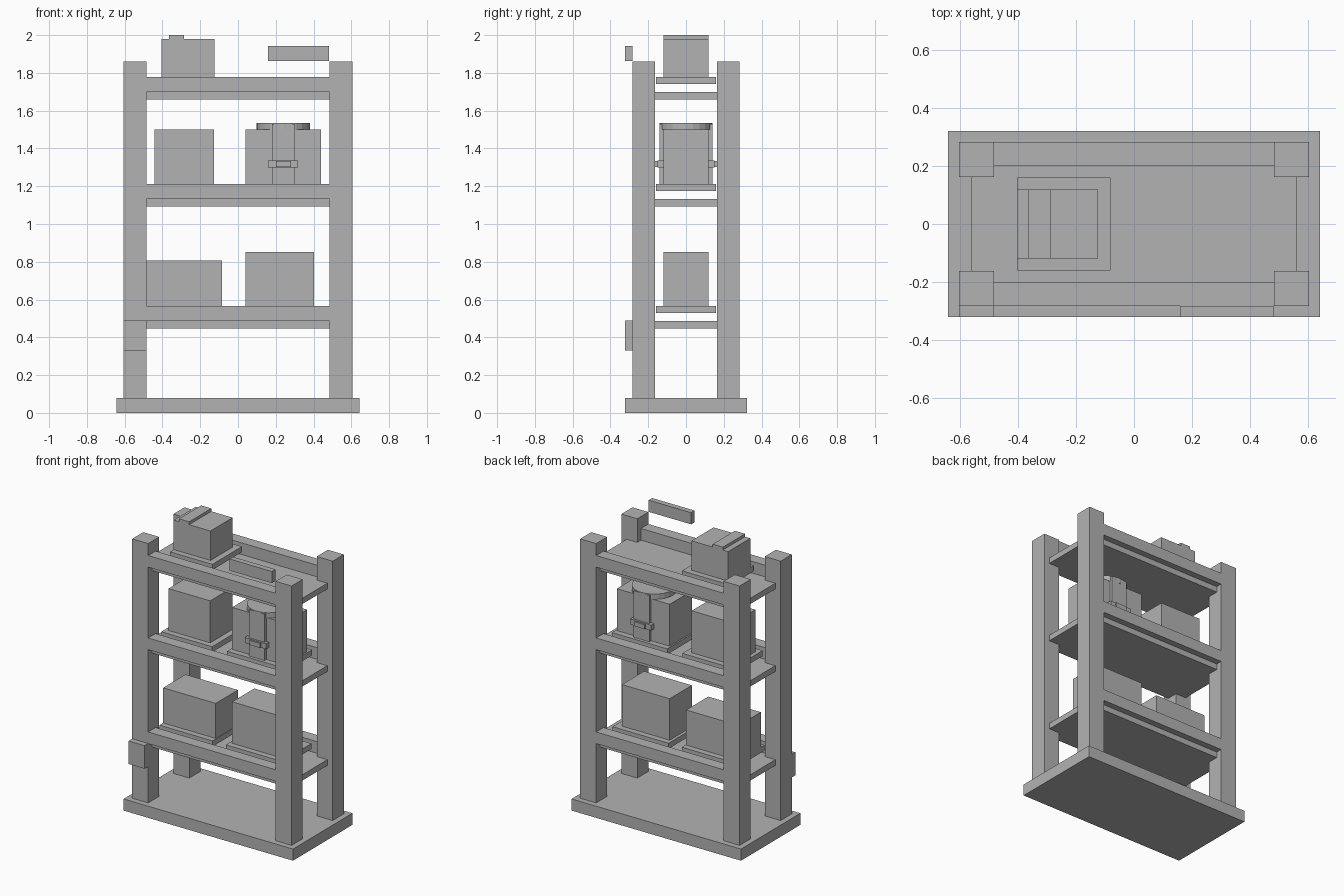
import bpy, bmesh

if "Cube" in bpy.data.objects:
    bpy.data.objects.remove(bpy.data.objects["Cube"])

grey = bpy.data.materials.new("warehouse_grey")
grey.diffuse_color = (0.45, 0.45, 0.45, 1)
grey.use_nodes = True
grey.node_tree.nodes["Principled BSDF"].inputs["Base Color"].default_value = grey.diffuse_color


def finish(name, bm):
    mesh = bpy.data.meshes.new(name)
    bm.to_mesh(mesh)
    bm.free()
    mesh.materials.append(grey)
    obj = bpy.data.objects.new(name, mesh)
    bpy.context.collection.objects.link(obj)
    return obj


def box(name, x, y, z):
    """Box from (min, max) ranges on each axis."""
    bm = bmesh.new()
    bmesh.ops.create_cube(bm, size=1)
    for v in bm.verts:
        v.co = [r[0] if c < 0 else r[1] for c, r in zip(v.co, (x, y, z))]
    return finish(name, bm)


def both_sides(name, x, y, z):
    """Front and back copies of a box given by its back position."""
    box("back_" + name, x, y, z)
    box("front_" + name, x, (-y[1], -y[0]), z)


# Base slab and four posts
box("base", (-0.643, 0.643), (-0.322, 0.322), (0, 0.08))
for side, xr in (("left", (-0.605, -0.484)), ("right", (0.484, 0.605))):
    both_sides(side + "_post", xr, (0.163, 0.283), (0.08, 1.86))

# Shelf levels: beams front and back with a deck below
levels = {"lower": 0.567, "middle": 1.212, "upper": 1.778}
for level, top in levels.items():
    both_sides(level + "_beam", (-0.484, 0.484), (0.203, 0.283), (top - 0.08, top))
    box(level + "_deck", (-0.564, 0.564), (-0.24, 0.24), (top - 0.12, top - 0.08))

# Cartons on pallet boards: level, side, carton x, carton top, pallet x
cartons = (
    ("lower", "left", (-0.484, -0.085), 0.808, (-0.484, -0.08)),
    ("lower", "right", (0.04, 0.403), 0.852, (0.02, 0.445)),
    ("middle", "left", (-0.443, -0.127), 1.50, (-0.47, -0.085)),
    ("middle", "right", (0.04, 0.44), 1.50, (0.03, 0.45)),
    ("upper", "left", (-0.404, -0.125), 1.98, (-0.404, -0.082)),
)
for level, side, xr, top, px in cartons:
    z = levels[level]
    box(f"{level}_{side}_pallet", px, (-0.16, 0.16), (z - 0.038, z))
    box(f"{level}_{side}_carton", xr, (-0.12, 0.12), (z, top))

# Strap across the top carton
box("top_strap", (-0.364, -0.287), (-0.12, 0.12), (1.98, 2.0))

# Round lid, straps and buckles on the middle right carton
bm = bmesh.new()
bmesh.ops.create_cone(bm, cap_ends=True, segments=24, radius1=0.141, radius2=0.141, depth=0.037)
bmesh.ops.translate(bm, verts=bm.verts, vec=(0.24, 0, 1.5175))
finish("round_lid", bm)
both_sides("strap", (0.18, 0.30), (0.12, 0.139), (1.212, 1.53))
both_sides("buckle", (0.158, 0.318), (0.12, 0.152), (1.30, 1.337))
both_sides("buckle_pin", (0.20, 0.28), (0.15, 0.163), (1.302, 1.333))

# Sign plates at the front
box("upper_sign", (0.16, 0.482), (-0.322, -0.284), (1.862, 1.942))
box("post_guard", (-0.605, -0.484), (-0.322, -0.283), (0.33, 0.488))
